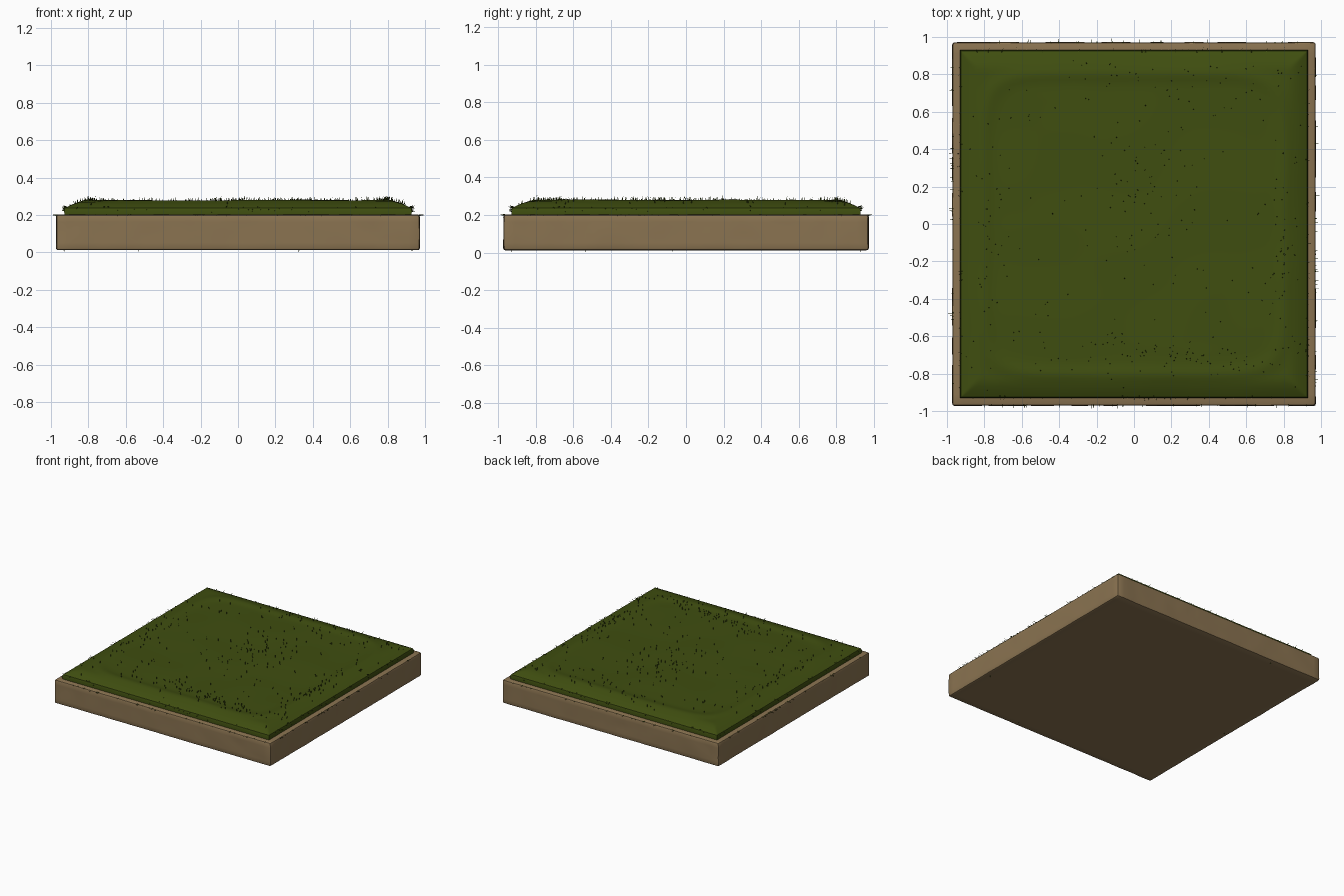
import bpy, bmesh, math, random
from mathutils import Vector, noise

if "Cube" in bpy.data.objects:
    bpy.data.objects.remove(bpy.data.objects["Cube"])

random.seed(4)


def material(name, rgb):
    m = bpy.data.materials.new(name)
    m.diffuse_color = (*rgb, 1)
    m.use_nodes = True
    m.node_tree.nodes["Principled BSDF"].inputs["Base Color"].default_value = m.diffuse_color
    return m


SOIL = material("soil brown", (0.255, 0.172, 0.082))
GRASS = material("grass green", (0.050, 0.076, 0.005))
BLADE = material("dark grass green", (0.030, 0.048, 0.004))


def make_object(name, bm, mat, smooth=None):
    bmesh.ops.recalc_face_normals(bm, faces=bm.faces)
    me = bpy.data.meshes.new(name)
    bm.to_mesh(me)
    bm.free()
    me.materials.append(mat)
    ob = bpy.data.objects.new(name, me)
    bpy.context.collection.objects.link(ob)
    if smooth:
        bpy.ops.object.select_all(action='DESELECT')
        ob.select_set(True)
        bpy.context.view_layer.objects.active = ob
        bpy.ops.object.shade_smooth_by_angle(angle=math.radians(smooth))
    return ob


# Soil slab: softly bevelled block with slightly uneven sides
bm = bmesh.new()
bmesh.ops.create_cube(bm, size=1)
for v in bm.verts:
    v.co = Vector((v.co.x * 1.94, v.co.y * 1.94, 0.107 + v.co.z * 0.19))
bmesh.ops.bevel(bm, geom=bm.edges[:], offset=0.012, segments=2,
                profile=0.5, affect='EDGES')
long_edges = [e for e in bm.edges if e.calc_length() > 1]
bmesh.ops.subdivide_edges(bm, edges=long_edges, cuts=40, use_grid_fill=True)
tall = [e for e in bm.edges
        if abs(e.verts[0].co.z - e.verts[1].co.z) > 0.1]
bmesh.ops.subdivide_edges(bm, edges=tall, cuts=5, use_grid_fill=True)
for v in bm.verts:
    n = noise.noise(v.co * 5) * 0.006
    for i in (0, 1):
        if abs(v.co[i]) > 0.95:
            v.co[i] += math.copysign(n, v.co[i])
make_object("soil_slab", bm, SOIL, 40)


# Grass turf: cushion with a soft raised ring near its rim
def turf_height(x, y):
    d = 0.925 - max(abs(x), abs(y))
    r = (abs(x) ** 8 + abs(y) ** 8) ** (1 / 8)
    t = min(1, d / 0.11)
    h = 0.238 + 0.034 * math.sin(t * math.pi / 2)
    h += 0.008 * math.exp(-((r - 0.80) / 0.035) ** 2)
    return h + 0.005 * noise.noise(Vector((x * 3, y * 3, 2))) * t


N = 80
axis = [0.925 * math.sin(math.pi / 2 * (2 * i / N - 1)) for i in range(N + 1)]
bm = bmesh.new()
grid = [[bm.verts.new((x, y, turf_height(x, y))) for x in axis] for y in axis]
for j in range(N):
    for i in range(N):
        bm.faces.new((grid[j][i], grid[j][i + 1],
                      grid[j + 1][i + 1], grid[j + 1][i]))
# turf sides: two bands dropping to the soil
for z, grow in ((0.222, 1.005), (0.195, 0.998)):
    rim = [e for e in bm.edges if e.is_boundary]
    res = bmesh.ops.extrude_edge_only(bm, edges=rim)
    for v in [g for g in res["geom"] if isinstance(g, bmesh.types.BMVert)]:
        v.co = Vector((v.co.x * grow, v.co.y * grow, z))
bmesh.ops.holes_fill(bm, edges=[e for e in bm.edges if e.is_boundary], sides=0)
make_object("grass_turf", bm, GRASS, 45)


# Grass blades: tiny three-sided spikes
def blade(bm, root, direction, length, radius=0.0028):
    d = Vector(direction).normalized()
    u = d.orthogonal().normalized()
    w = d.cross(u)
    root = Vector(root)
    ring = [bm.verts.new(root + radius * (u * math.cos(a) + w * math.sin(a)))
            for a in (0, 2.094, 4.189)]
    tip = bm.verts.new(root + d * length)
    for i in range(3):
        bm.faces.new((ring[i], ring[(i + 1) % 3], tip))
    bm.faces.new(ring)


def jitter(s):
    return random.uniform(-s, s)


bm = bmesh.new()
# clusters (x, y, spread x, spread y, count) plus an even scatter
for cx, cy, sx, sy, count in ((0.1, -0.71, 0.32, 0.06, 85),
                              (0.78, -0.2, 0.04, 0.3, 50),
                              (-0.77, -0.15, 0.04, 0.3, 35),
                              (0.08, 0.22, 0.15, 0.18, 55),
                              (0.3, 0.78, 0.5, 0.06, 35),
                              (0, 0, 0, 0, 130)):
    for k in range(count):
        if sx:
            x, y = random.gauss(cx, sx), random.gauss(cy, sy)
        else:
            x, y = jitter(0.9), jitter(0.9)
        if max(abs(x), abs(y)) < 0.9:
            blade(bm, (x, y, turf_height(x, y) - 0.002),
                  (jitter(0.25), jitter(0.25), 1), random.uniform(0.016, 0.029))
make_object("top_blades", bm, BLADE)

bm = bmesh.new()
for side in range(4):
    c, s = (1, 0, -1, 0)[side], (0, 1, 0, -1)[side]

    def turn(x, y, z):
        return (c * x - s * y, s * x + c * y, z)
    # blades leaning out of the turf side
    for k in range(34):
        blade(bm, turn(0.918, jitter(0.9), random.uniform(0.215, 0.245)),
              turn(1, jitter(0.4), random.uniform(0, 0.6)),
              random.uniform(0.015, 0.03))
    # blades poking out over the soil edge
    for k in range(24):
        blade(bm, turn(0.965, jitter(0.93), random.uniform(0.197, 0.202)),
              turn(1, jitter(0.2), 0.02), random.uniform(0.012, 0.032))
    blade(bm, turn(0.965, jitter(0.8), 0.2), turn(1, 0, 0), 0.035)
    # a stray blade under the slab
    blade(bm, turn(0.93, jitter(0.7), 0.014), (0, 0, -1), 0.014)
make_object("edge_blades", bm, BLADE)
